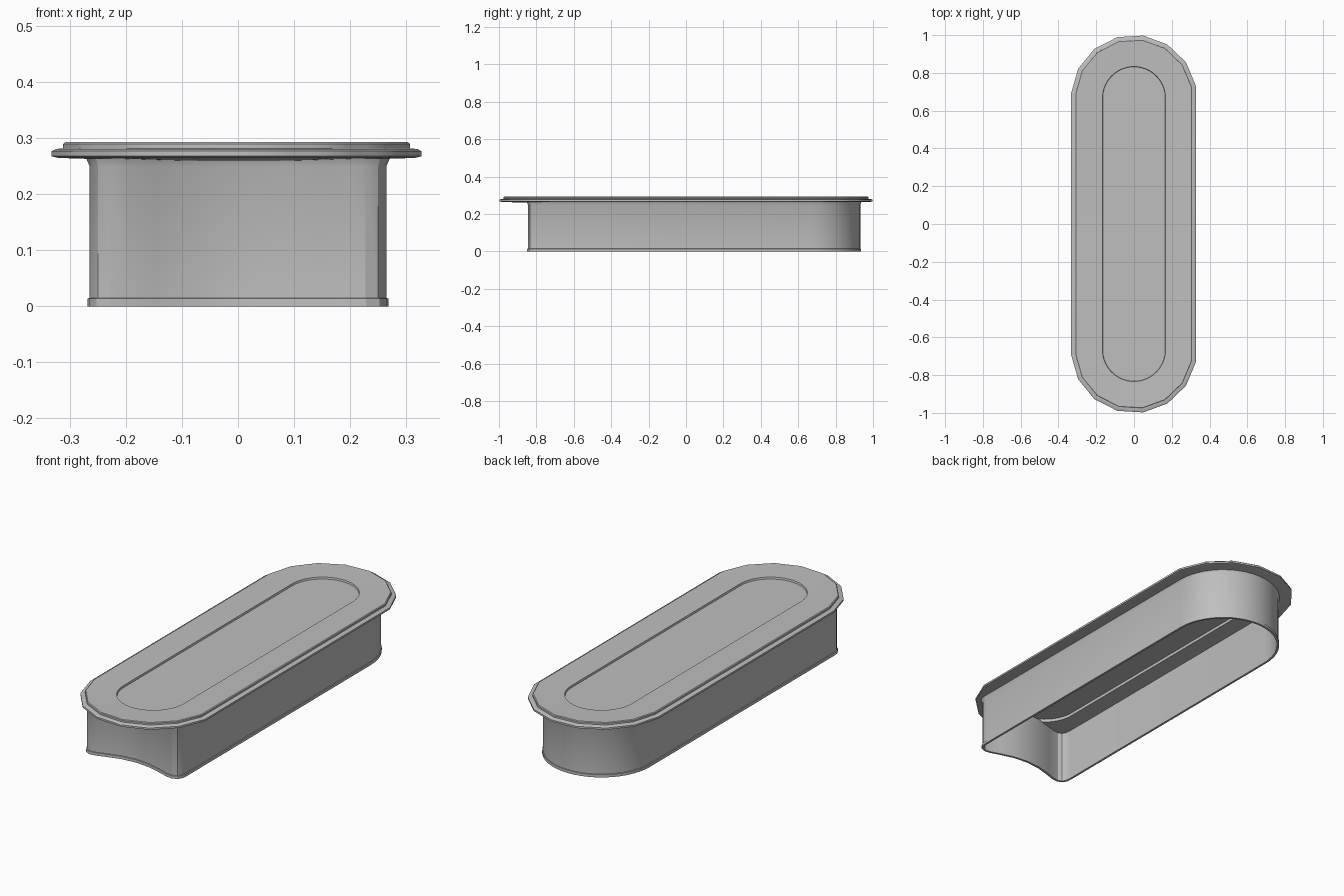
import bpy, bmesh, math
from mathutils import Vector

cube = bpy.data.objects.get("Cube")
if cube:
    bpy.data.objects.remove(cube, do_unlink=True)

grey = bpy.data.materials.new("plain_grey")
grey.use_nodes = True
grey.diffuse_color = (0.52, 0.52, 0.52, 1)
grey.node_tree.nodes["Principled BSDF"].inputs["Base Color"].default_value = grey.diffuse_color

END_Y = 0.667   # centre of each rounded end
STEPS = 3       # fine points per coarse facet


def loft(name, loops, closed=False, caps=False):
    """Skin a list of (2D outline, height) loops that share a point count."""
    bm = bmesh.new()
    rows = [[bm.verts.new((p.x, p.y, z)) for p in outline] for outline, z in loops]
    pairs = list(zip(rows, rows[1:]))
    if closed:
        pairs.append((rows[-1], rows[0]))
    for a, b in pairs:
        for i in range(len(a)):
            j = (i + 1) % len(a)
            bm.faces.new((a[i], a[j], b[j], b[i]))
    if caps:
        bm.faces.new(rows[0])
        bm.faces.new(rows[-1])
    bmesh.ops.recalc_face_normals(bm, faces=bm.faces)
    mesh = bpy.data.meshes.new(name)
    bm.to_mesh(mesh)
    bm.free()
    obj = bpy.data.objects.new(name, mesh)
    bpy.context.collection.objects.link(obj)
    mesh.materials.append(grey)
    bpy.ops.object.select_all(action="DESELECT")
    obj.select_set(True)
    bpy.context.view_layer.objects.active = obj
    bpy.ops.object.shade_smooth_by_angle(angle=math.radians(30))
    return obj


def arc(radius, start, end, count):
    angles = [math.radians(start + (end - start) * i / (count - 1)) for i in range(count)]
    return [Vector((radius * math.cos(a), END_Y + radius * math.sin(a))) for a in angles]


def stadium(radius, faceted):
    """Long rounded outline, with flat facets or smooth ends."""
    if faceted:
        corners = arc(radius, 176, 11, 8)
        back = [a.lerp(b, k / STEPS) for a, b in zip(corners, corners[1:]) for k in range(STEPS)]
        back.append(corners[-1])
    else:
        back = arc(radius, 180, 0, 7 * STEPS + 1)
    return back + [Vector((p.x, -p.y)) for p in reversed(back)]


# Lid: stepped faceted flange, shallow top, recessed smooth-ended panel
lid_profile = [
    (0.165, 0.275, False), (0.165, 0.260, False), (0.322, 0.265, True),
    (0.334, 0.268, True), (0.334, 0.277, True), (0.326, 0.281, True),
    (0.313, 0.282, True), (0.313, 0.290, True), (0.309, 0.293, True),
    (0.167, 0.289, False), (0.165, 0.280, False),
]
loft("lid", [(stadium(r, f), z) for r, z, f in lid_profile], caps=True)

# Wall outline: round back, straight sides, hollowed front with tight corners
front_half = [Vector(p) for p in (
    (0.265, -0.79), (0.262, -0.815), (0.25, -0.835), (0.228, -0.845),
    (0.195, -0.841), (0.15, -0.826), (0.08, -0.806), (0.0, -0.798))]
front = front_half + [Vector((-p.x, p.y)) for p in reversed(front_half[:-1])]
wall_outline = arc(0.265, 180, 0, 25) + front


def offset(outline, distance):
    result = []
    for i, p in enumerate(outline):
        before = (p - outline[i - 1]).normalized()
        after = (outline[(i + 1) % len(outline)] - p).normalized()
        along = (before + after).normalized()
        result.append(p + Vector((-along.y, along.x)) * distance)
    return result


# Skirt: open-bottomed wall with a foot bead and a flared top
skirt_profile = [
    (-0.007, 0.264), (-0.007, 0.0), (0.004, 0.0), (0.004, 0.014),
    (0.0, 0.015), (0.0, 0.250), (0.006, 0.264),
]
loft("skirt_wall", [(offset(wall_outline, d), z) for d, z in skirt_profile], closed=True)
